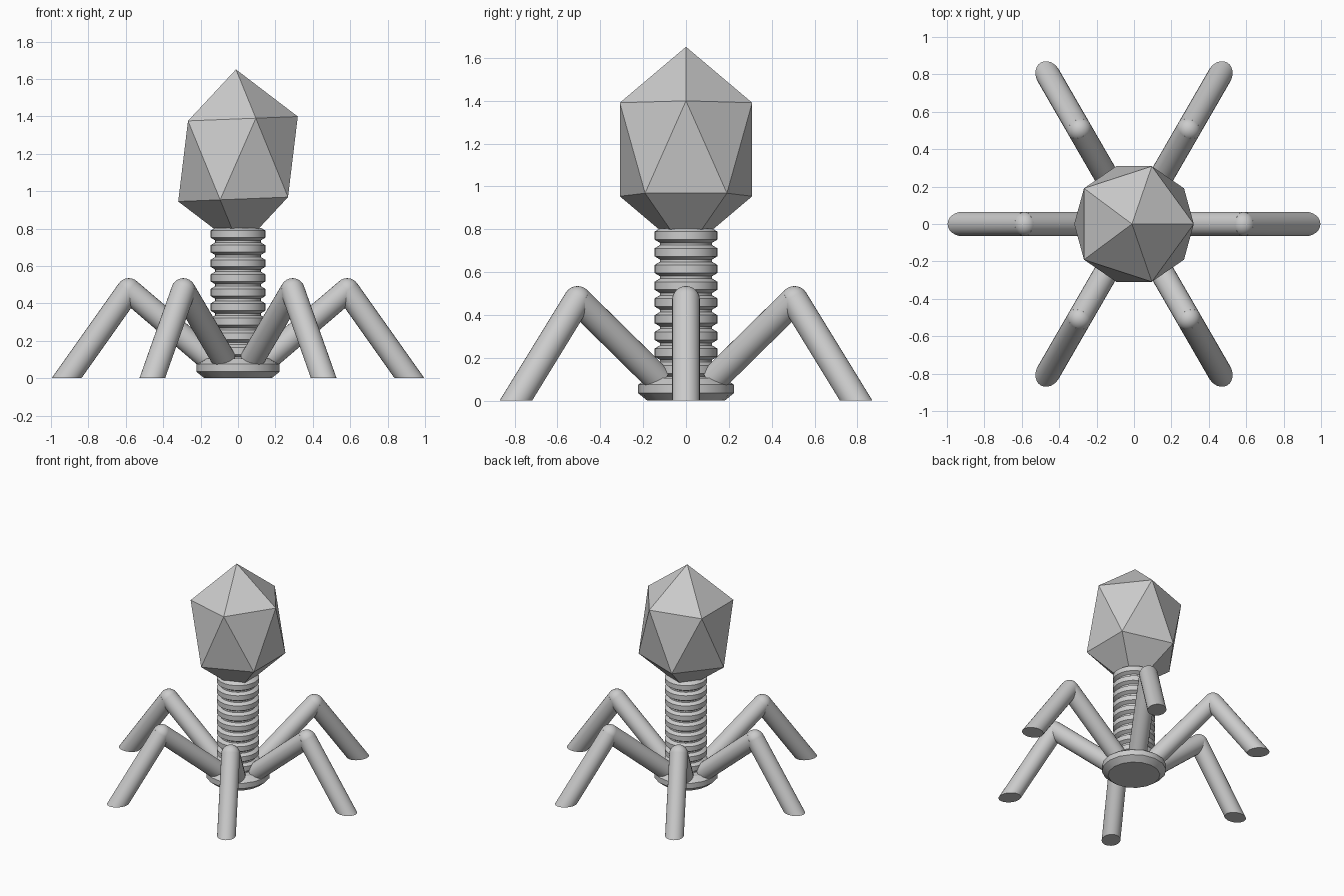
import bpy, bmesh, math
from mathutils import Vector, Matrix

cube = bpy.data.objects.get("Cube")
if cube:
    bpy.data.objects.remove(cube, do_unlink=True)

grey = bpy.data.materials.new("light_grey")
grey.use_nodes = True
colour = (0.6, 0.6, 0.6, 1)
grey.diffuse_color = colour
grey.node_tree.nodes["Principled BSDF"].inputs["Base Color"].default_value = colour


def finish(name, bm, smooth_angle=None):
    bmesh.ops.recalc_face_normals(bm, faces=bm.faces)
    mesh = bpy.data.meshes.new(name)
    bm.to_mesh(mesh)
    bm.free()
    mesh.materials.append(grey)
    obj = bpy.data.objects.new(name, mesh)
    bpy.context.collection.objects.link(obj)
    if smooth_angle:
        bpy.ops.object.select_all(action='DESELECT')
        obj.select_set(True)
        bpy.context.view_layer.objects.active = obj
        bpy.ops.object.shade_smooth_by_angle(angle=math.radians(smooth_angle))
    return obj


def lathe(name, profile, sides, smooth_angle=30):
    """Closed solid of revolution from (radius, z) points, bottom to top."""
    bm = bmesh.new()
    rings = []
    for r, z in profile:
        rings.append([bm.verts.new((r * math.cos(a), r * math.sin(a), z))
                      for a in (math.tau * i / sides for i in range(sides))])
    for low, high in zip(rings, rings[1:]):
        for i in range(sides):
            j = (i + 1) % sides
            bm.faces.new((low[i], low[j], high[j], high[i]))
    bm.faces.new(rings[0][::-1])
    bm.faces.new(rings[-1])
    return finish(name, bm, smooth_angle)


# Head: stretched, slightly tilted icosahedron
bm = bmesh.new()
bmesh.ops.create_icosphere(bm, subdivisions=1, radius=0.363)
bm.transform(Matrix.Translation((0, 0, 1.172)) @ Matrix.Diagonal((1, 1, 1.32, 1))
             @ Matrix.Rotation(-0.03, 4, 'Y'))
finish("head", bm)

# Tail: stack of bevelled rings with narrow grooves
pitch, rings = 0.078, 10
tail = []
for k in range(rings):
    z = 0.035 + k * pitch
    tail += [(0.122, z), (0.147, z + 0.015), (0.147, z + 0.052), (0.122, z + 0.067)]
lathe("tail", tail, 32)

# Base plate
lathe("base_plate", [(0.18, 0), (0.223, 0.035), (0.223, 0.075), (0.18, 0.105)], 16)

# Legs: two tubes meeting in a round knee, foot cut flat on the ground
RADIUS = 0.065
hip, knee, foot = Vector((0.15, 0, 0.1)), Vector((0.584, 0, 0.47)), Vector((0.917, 0, 0))


def tube(bm, start, end):
    axis = end - start
    turn = axis.to_track_quat('Z', 'Y').to_matrix().to_4x4()
    bmesh.ops.create_cone(bm, cap_ends=True, segments=24, radius1=RADIUS, radius2=RADIUS,
                          depth=axis.length,
                          matrix=Matrix.Translation((start + end) / 2) @ turn)


for n in range(6):
    bm = bmesh.new()
    tube(bm, knee, foot + (foot - knee) * 0.3)
    cut = bmesh.ops.bisect_plane(bm, geom=bm.verts[:] + bm.edges[:] + bm.faces[:],
                                 plane_co=(0, 0, 0), plane_no=(0, 0, 1), clear_inner=True)
    rim = [e for e in cut["geom_cut"] if isinstance(e, bmesh.types.BMEdge)]
    bmesh.ops.edgeloop_fill(bm, edges=rim)
    tube(bm, hip, knee)
    bmesh.ops.create_uvsphere(bm, u_segments=24, v_segments=12, radius=RADIUS,
                              matrix=Matrix.Translation(knee))
    bm.transform(Matrix.Rotation(math.radians(60 * n), 4, 'Z'))
    finish(f"leg_{n + 1}", bm, 30)
